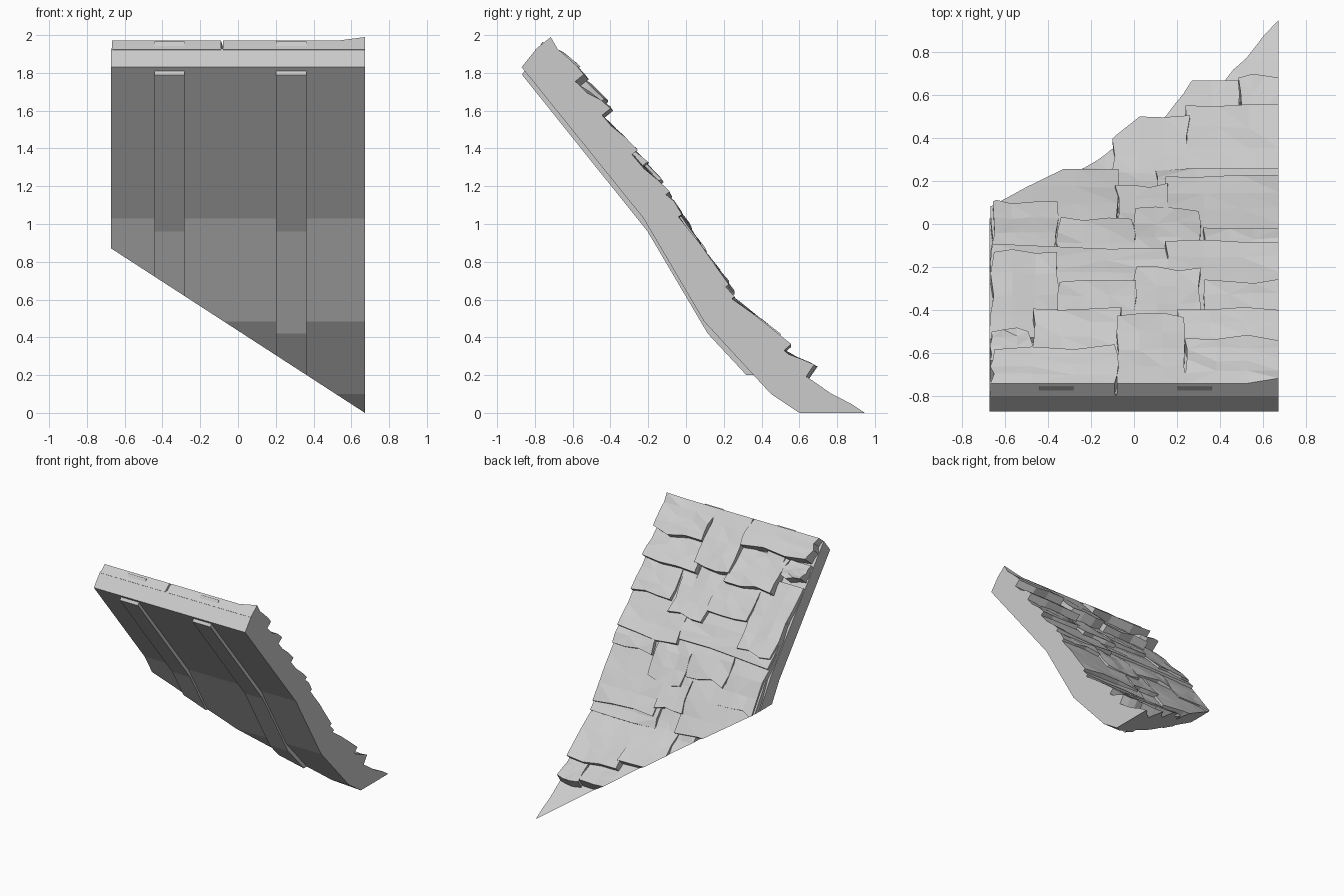
import bpy, bmesh, random
from mathutils import Vector

random.seed(4)
if "Cube" in bpy.data.objects:
    bpy.data.objects.remove(bpy.data.objects["Cube"])

GREY = bpy.data.materials.new("light_grey")
GREY.use_nodes = True
GREY.diffuse_color = (0.6, 0.6, 0.6, 1)
GREY.node_tree.nodes["Principled BSDF"].inputs["Base Color"].default_value = (0.6, 0.6, 0.6, 1)

HALF = 0.672
# Side profiles (y, z) of the bent roof deck, from ridge to eave
UNDER = [(-0.87, 1.83), (-0.225, 1.03), (0.095, 0.485), (0.45, 0.10), (0.75, -0.10)]
TOP = [(-0.79, 1.93), (-0.12, 1.10), (0.21, 0.575), (0.53, 0.22), (1.0, -0.10)]
BEAM = [(-0.868, 1.79), (-0.203, 0.96), (0.115, 0.42), (0.45, 0.06)]
BEAM_TOP = [(-0.76, 1.965), (-0.1, 1.13), (0.1, 0.7), (0.5, 0.2)]


def finish(name, bm):
    """Trim along the sloping hip cut, cap it and make the object."""
    bmesh.ops.recalc_face_normals(bm, faces=bm.faces)
    bmesh.ops.bisect_plane(bm, geom=bm.verts[:] + bm.edges[:] + bm.faces[:], dist=1e-5,
                           plane_co=(HALF, 0, 0), plane_no=(-0.648, 0, -1), clear_outer=True)
    if not bm.faces:
        bm.free()
        return
    bmesh.ops.holes_fill(bm, edges=[e for e in bm.edges if e.is_boundary], sides=0)
    bmesh.ops.recalc_face_normals(bm, faces=bm.faces)
    mesh = bpy.data.meshes.new(name)
    bm.to_mesh(mesh)
    bm.free()
    mesh.materials.append(GREY)
    bpy.context.collection.objects.link(bpy.data.objects.new(name, mesh))


def strip(name, x0, x1, low, high):
    """Bent board between a lower and an upper profile."""
    bm = bmesh.new()
    rings = [[bm.verts.new((x, y, z)) for x, (y, z) in
              ((x0, a), (x1, a), (x1, b), (x0, b))] for a, b in zip(low, high)]
    for r, s in zip(rings, rings[1:]):
        for i in range(4):
            j = (i + 1) % 4
            bm.faces.new((r[i], r[j], s[j], s[i]))
    bm.faces.new(rings[0])
    bm.faces.new(rings[-1])
    finish(name, bm)


def on_roof(x, y, h):
    """Point at height h above the deck, measured square to the slope."""
    i = 0
    while i < len(TOP) - 2 and y > TOP[i + 1][0]:
        i += 1
    (ya, za), (yb, zb) = TOP[i], TOP[i + 1]
    t = (y - ya) / (yb - ya)
    n = Vector((0, za - zb, yb - ya)).normalized()
    return Vector((x, y, za + t * (zb - za))) + n * h


def shingle(name, x0, x1, start, lip, h, first):
    """Chipped wedge, thin at the top and thick at its lower lip."""
    bm = bmesh.new()
    end = lip - 0.76 * h
    nx, ny = 3, 4
    upper, lower = [], []
    for j in range(ny + 1):
        t = j / ny
        up, lo = [], []
        for i in range(nx + 1):
            x = x0 + (x1 - x0) * i / nx
            edge = i in (0, nx)
            if edge and abs(x) < 0.6:
                x += random.uniform(-0.012, 0.012)
            elif edge and x < 0:
                x += random.uniform(0, 0.025)
            y = start + (end - start) * t
            if j == ny:
                y += random.uniform(-0.012, 0.012)
            thick = (0.065 if first else 0.03) * (1 - t) + h * t
            thick += random.uniform(-0.009, 0.007)
            if first and j == 0:
                thick = 0.095 if x > 0.6 else 0.065
            up.append(bm.verts.new(on_roof(x, y, thick)))
            lo.append(bm.verts.new(on_roof(x, y, -0.01)))
        upper.append(up)
        lower.append(lo)
    for j in range(ny):
        for i in range(nx):
            for g in (upper, lower):
                bm.faces.new((g[j][i], g[j][i + 1], g[j + 1][i + 1], g[j + 1][i]))
        for i in (0, nx):
            bm.faces.new((upper[j][i], upper[j + 1][i], lower[j + 1][i], lower[j][i]))
    for i in range(nx):
        for j in (0, ny):
            bm.faces.new((upper[j][i], upper[j][i + 1], lower[j][i + 1], lower[j][i]))
    bmesh.ops.triangulate(bm, faces=bm.faces[:])
    finish(name, bm)


# Deck and the two rafters, which stand proud of it above and below
strip("roof_deck", -HALF, HALF, UNDER, TOP)
for side, x in (("right", -0.362), ("left", 0.282)):
    strip(side + "_rafter", x - 0.08, x + 0.08, BEAM, BEAM_TOP)

# Courses from ridge to eave: upper edge, lip height, shingles (x0, x1, lip)
E = 0.672
COURSES = [
    (-0.79, 0.115, [(-E, -0.08, -0.575), (-0.08, 0.24, -0.42), (0.24, E, -0.525)]),
    (-0.66, 0.105, [(-E, -0.48, -0.49), (-0.47, -0.07, -0.40), (0.2, E, -0.40)]),
    (-0.55, 0.075, [(-E, -0.35, -0.13), (-0.35, 0, -0.27), (0, 0.31, -0.21), (0.33, E, -0.26)]),
    (-0.38, 0.066, [(-E, 0.15, -0.10), (0.15, E, -0.08)]),
    (-0.22, 0.063, [(-E, -0.36, 0.1), (-0.35, 0, 0.02), (0, 0.3, 0.07), (0.33, E, -0.03)]),
    (-0.10, 0.075, [(-E, -0.08, 0.25), (-0.08, 0.15, 0.18), (0.15, E, 0.215)]),
    (0.05, 0.06, [(-0.25, 0.1, 0.45), (0.1, E, 0.25)]),
    (0.12, 0.11, [(-0.1, 0.25, 0.5), (0.25, E, 0.56)]),
    (0.36, 0.115, [(0.1, 0.49, 0.70), (0.49, E, 0.71)]),
    (0.55, 0.05, [(0.25, E, 0.98)]),
]
for c, (start, h, row) in enumerate(COURSES):
    for k, (x0, x1, lip) in enumerate(row):
        shingle(f"shingle_{c + 1}_{k + 1}", x0, x1, start, lip, h, c == 0)
